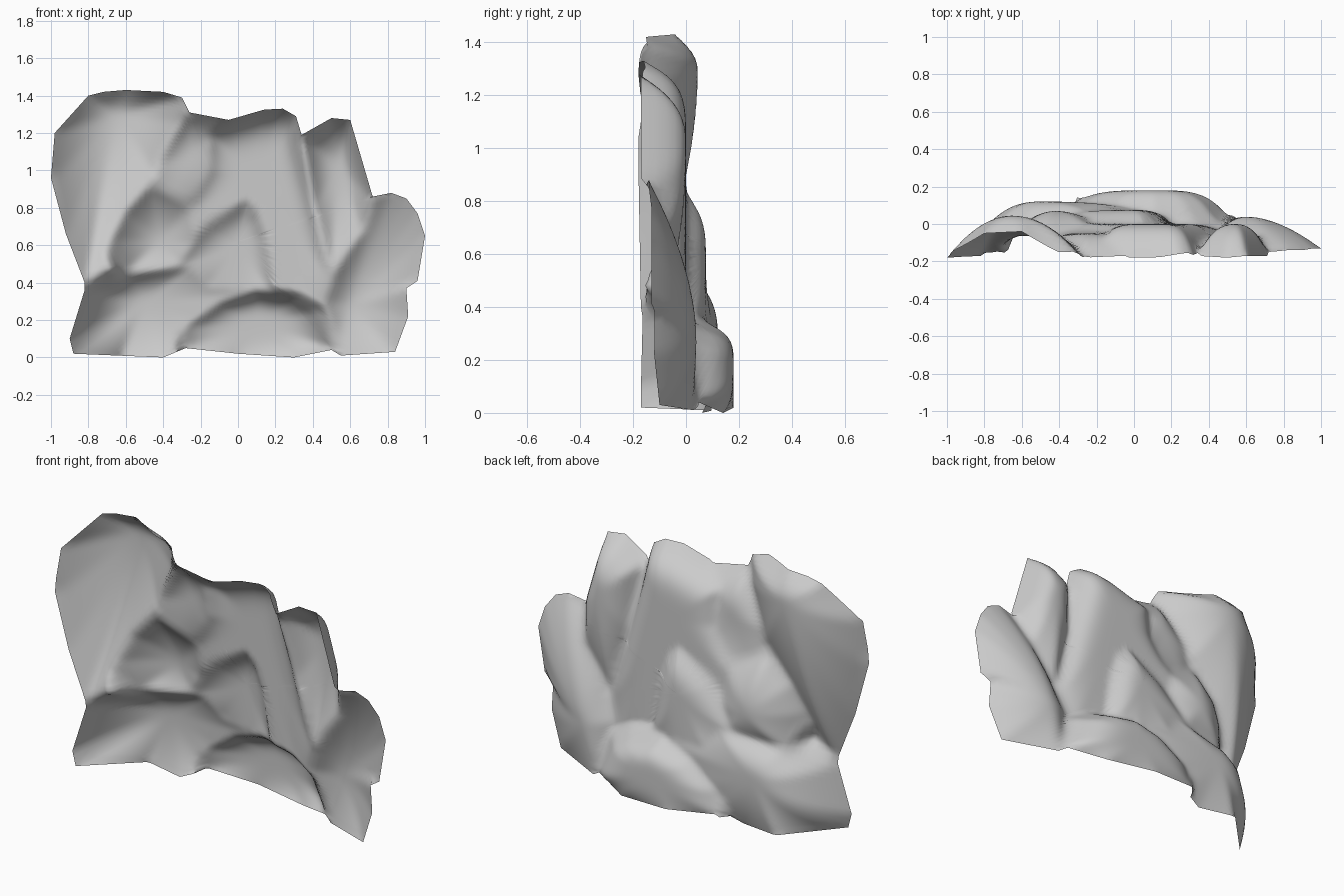
import bpy, bmesh, math
from mathutils import Vector

if "Cube" in bpy.data.objects:
    bpy.data.objects.remove(bpy.data.objects["Cube"])

boulders = []


def boulder(crown, rim, power=2.5):
    """A dome: crown (x, z, depth) falling to a closed rim of (x, z, depth)."""
    boulders.append((crown, rim, power))


# upper left boulder
boulder((-.65, 1.3, .045), [
    (-1, 1.2, -.18), (-.99, .95, -.18), (-.92, .66, -.175), (-.81, .38, -.17),
    (-.65, .6, -.13), (-.42, .95, -.1), (-.28, 1.25, -.17), (-.28, 1.4, -.18),
    (-.42, 1.43, -.16), (-.6, 1.43, -.04), (-.8, 1.4, -.05)], 2)
# left shoulder of the middle boulder
boulder((-.25, 1.08, -.05), [
    (-.48, 1.03, -.1), (-.4, .85, -.05), (-.15, .85, -.01), (-.12, 1.1, -.06),
    (-.05, 1.27, -.17), (-.28, 1.31, -.18), (-.36, 1.2, -.14)])
# tall middle boulder
boulder((.1, .98, 0), [
    (-.18, 1.0, -.08), (-.18, 1.22, -.13), (-.05, 1.27, -.18), (.12, 1.32, -.18),
    (.24, 1.33, -.16), (.31, 1.3, -.17), (.34, 1.15, -.15), (.38, .9, -.09),
    (.48, .45, -.05), (.4, .28, -.01), (0, .3, .02), (-.3, .5, .02), (-.25, .8, 0)], 5)
# upper right boulder
boulder((.54, 1.02, 0), [
    (.34, 1.18, -.17), (.5, 1.28, -.18), (.6, 1.27, -.17), (.72, .86, -.17),
    (.7, .6, -.12), (.5, .4, -.08), (.39, .8, -.1)], 2.5)
# lower right boulder
boulder((.6, .28, .04), [
    (.55, .01, .03), (.84, .03, -.1), (.91, .22, -.12), (.9, .38, -.12),
    (.96, .41, -.13), (1, .65, -.13), (.96, .77, -.13), (.9, .85, -.14),
    (.82, .88, -.14), (.72, .85, -.15), (.57, .6, -.1), (.46, .3, -.03),
    (.5, .05, .02)], 1.8)
# lower left ledge
boulder((-.5, .3, .12), [
    (-.88, .02, -.17), (-.9, .1, -.17), (-.82, .37, -.17), (-.6, .46, -.03),
    (-.25, .5, .05), (0, .34, .08), (-.1, .15, .1), (-.28, .05, .09),
    (-.4, 0, .06), (-.62, .01, .1)])
# middle left lump
boulder((-.42, .62, .07), [
    (-.7, .63, -.13), (-.63, .8, -.11), (-.47, .92, -.07), (-.25, .8, -.01),
    (-.2, .6, 0), (-.3, .48, .05), (-.6, .45, 0)], 2)
# small central arch
boulder((0, .6, .075), [
    (.04, .81, .02), (.1, .76, .01), (.14, .65, .01), (.16, .5, .02),
    (.18, .34, .03), (.04, .32, .07), (-.15, .4, .09), (-.35, .48, .05),
    (-.16, .7, .01)], 3)
# foot bulge
boulder((.1, .18, .18), [
    (-.28, .05, .14), (-.28, .17, .1), (-.1, .29, .09), (.1, .35, .06),
    (.3, .32, .04), (.42, .25, .03), (.51, .04, .04), (.3, 0, .14), (0, .02, .18)], 4)

# silhouette of the whole rock face (x, z)
outline = [
    (-.4, 0), (-.28, .05), (0, .02), (.3, 0), (.5, .04), (.55, .01), (.84, .03),
    (.91, .22), (.9, .37), (.96, .41), (1, .65), (.96, .77), (.9, .85), (.82, .88),
    (.72, .86), (.6, 1.27), (.5, 1.28), (.34, 1.19), (.31, 1.29), (.24, 1.33),
    (.14, 1.325), (-.05, 1.27), (-.26, 1.31), (-.3, 1.39), (-.4, 1.42), (-.6, 1.43),
    (-.72, 1.42), (-.8, 1.4), (-.98, 1.2), (-1, .96), (-.92, .66), (-.82, .4),
    (-.82, .36), (-.9, .1), (-.88, .02)]


def depth(x, z):
    """Outermost boulder surface at this point."""
    best = -.18
    for (cx, cz, cy), rim, power in boulders:
        px, pz = x - cx, z - cz
        for i, b in enumerate(rim):
            a = rim[i - 1]
            ax, az, bx, bz = a[0] - cx, a[1] - cz, b[0] - cx, b[1] - cz
            det = ax * bz - az * bx
            if abs(det) < 1e-9:
                continue
            s, t = (px * bz - pz * bx) / det, (ax * pz - az * px) / det
            if s < -1e-6 or t < -1e-6:
                continue
            r = s + t
            edge = (s * a[2] + t * b[2]) / r if r > 1e-6 else cy
            if r <= 1:
                y = edge + (cy - edge) * (1 - r ** power)
            else:
                y = edge - 1.2 * max(0, r - 1.08)
            best = max(best, y)
            break
    return best


# weathering: average the depth over a small disc
disc = [(0, 0)] + [(d * math.cos(k * math.pi / 3 + d * 50), d * math.sin(k * math.pi / 3 + d * 50))
                   for d in (.013, .026) for k in range(6)]


def soft_depth(x, z):
    return sum(depth(x + dx, z + dz) for dx, dz in disc) / len(disc)


# rock face: rings spreading from the middle to the silhouette
border = []
for i, p in enumerate(outline):
    a, b = Vector(p), Vector(outline[(i + 1) % len(outline)])
    n = max(1, round((b - a).length / .028))
    border += [a.lerp(b, k / n) for k in range(n)]
centre, rings = Vector((0, .62)), 40
bm = bmesh.new()
hub = bm.verts.new((0, soft_depth(*centre), centre.y))
rows = []
for k in range(1, rings + 1):
    pts = [centre.lerp(p, k / rings) for p in border]
    sample = soft_depth if k < rings else depth
    rows.append([bm.verts.new((p.x, sample(*p), p.y)) for p in pts])
count = len(border)
for i in range(count):
    j = (i + 1) % count
    bm.faces.new((hub, rows[0][j], rows[0][i]))
    for inner, outer in zip(rows, rows[1:]):
        bm.faces.new((inner[i], inner[j], outer[j], outer[i]))
bmesh.ops.recalc_face_normals(bm, faces=bm.faces)
if sum(f.normal.y for f in bm.faces) < 0:
    bmesh.ops.reverse_faces(bm, faces=bm.faces)

mesh = bpy.data.meshes.new("rock_face")
bm.to_mesh(mesh)
bm.free()
rock = bpy.data.objects.new("rock_face", mesh)
bpy.context.collection.objects.link(rock)
bpy.context.view_layer.objects.active = rock
rock.select_set(True)
bpy.ops.object.shade_smooth_by_angle(angle=math.radians(60))
